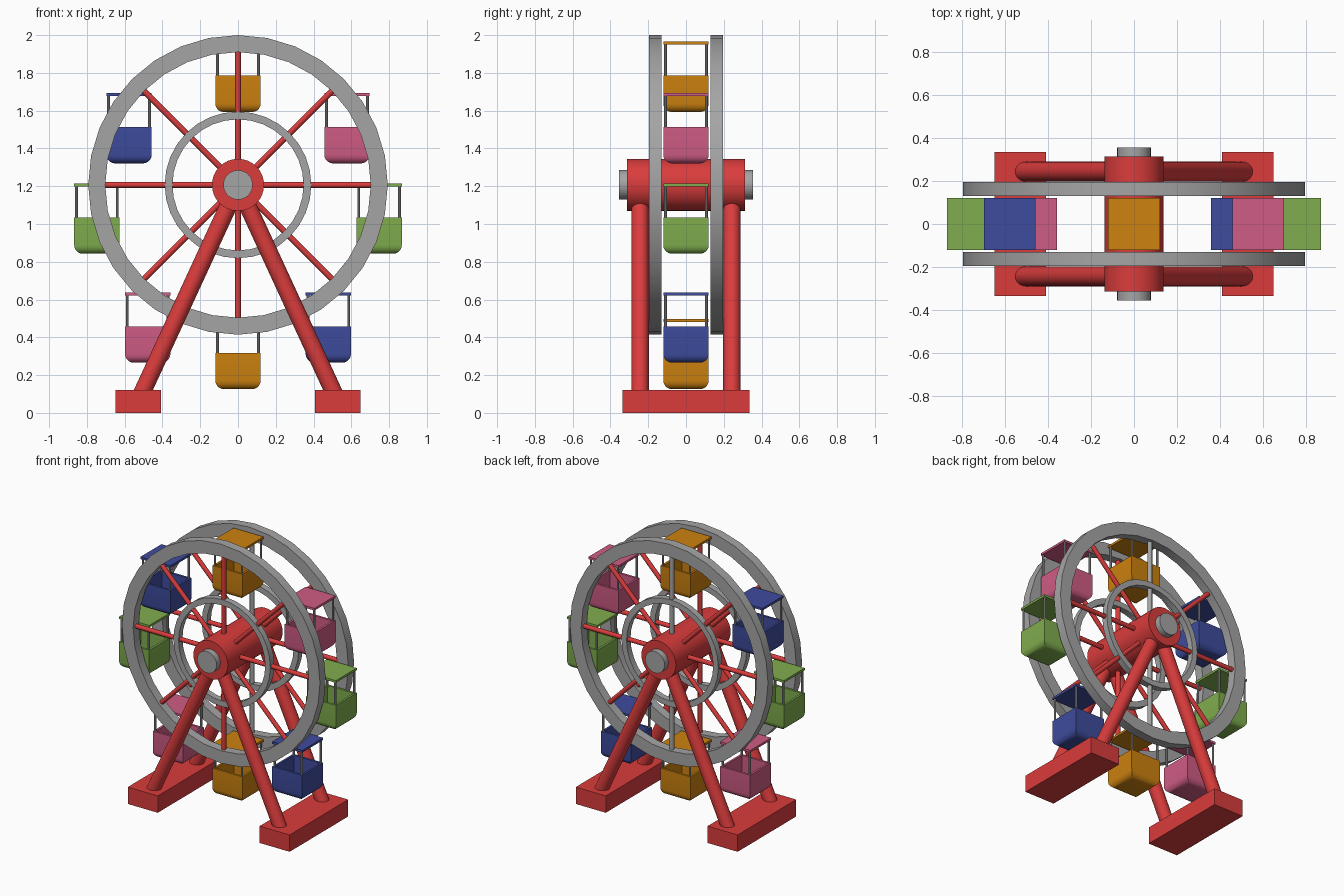
import bpy, bmesh, math
from mathutils import Vector

if "Cube" in bpy.data.objects:
    bpy.data.objects.remove(bpy.data.objects["Cube"])

CZ = 1.207          # wheel centre height
RIM_Y = 0.162       # distance of each wheel from the middle


def material(name, r, g, b):
    lin = lambda c: ((c / 255 + 0.055) / 1.055) ** 2.4
    m = bpy.data.materials.new(name)
    m.diffuse_color = (lin(r), lin(g), lin(b), 1)
    m.use_nodes = True
    m.node_tree.nodes["Principled BSDF"].inputs["Base Color"].default_value = m.diffuse_color
    return m


RED = material("red", 218, 60, 60)
GREY = material("grey", 165, 165, 165)
ORANGE = material("orange", 205, 130, 15)
GREEN = material("green", 128, 174, 78)
BLUE = material("blue", 62, 76, 158)
PINK = material("pink", 208, 92, 133)


def finish(bm, name, mat, smooth=True):
    bmesh.ops.recalc_face_normals(bm, faces=bm.faces)
    me = bpy.data.meshes.new(name)
    bm.to_mesh(me)
    bm.free()
    me.materials.append(mat)
    ob = bpy.data.objects.new(name, me)
    bpy.context.collection.objects.link(ob)
    if smooth:
        bpy.ops.object.select_all(action='DESELECT')
        ob.select_set(True)
        bpy.context.view_layer.objects.active = ob
        bpy.ops.object.shade_smooth_by_angle(angle=math.radians(35))
    return ob


def rod(name, a, b, r, mat, sides=16):
    a, b = Vector(a), Vector(b)
    bm = bmesh.new()
    bmesh.ops.create_cone(bm, cap_ends=True, segments=sides, radius1=r, radius2=r, depth=(b - a).length)
    bm.transform((b - a).to_track_quat('Z', 'Y').to_matrix().to_4x4())
    bmesh.ops.translate(bm, verts=bm.verts, vec=(a + b) / 2)
    return finish(bm, name, mat)


def cube(bm, size, centre):
    vs = bmesh.ops.create_cube(bm, size=1)["verts"]
    bmesh.ops.scale(bm, vec=size, verts=vs)
    bmesh.ops.translate(bm, vec=centre, verts=vs)


def box(name, size, centre, mat):
    bm = bmesh.new()
    cube(bm, size, centre)
    return finish(bm, name, mat, False)


def ring(name, r_out, r_in, y, width, mat, n=32):
    # rectangular section swept round the axle
    bm = bmesh.new()
    section = [(r_out, -width / 2), (r_out, width / 2), (r_in, width / 2), (r_in, -width / 2)]
    loops = []
    for i in range(n):
        t = 2 * math.pi * i / n
        loops.append([bm.verts.new((r * math.cos(t), y + d, CZ + r * math.sin(t))) for r, d in section])
    for i in range(n):
        p, q = loops[i], loops[(i + 1) % n]
        for k in range(4):
            bm.faces.new((p[k], p[(k + 1) % 4], q[(k + 1) % 4], q[k]))
    return finish(bm, name, mat)


def tub(name, x, z, mat):
    # open tub with rounded bottom edges
    bm = bmesh.new()
    top, bottom, half, wall = z - 0.172, z - 0.364, 0.12, 0.022
    cube(bm, (2 * half, 2 * half, top - bottom), (x, 0, (top + bottom) / 2))
    low = [e for e in bm.edges if all(v.co.z < bottom + 0.01 for v in e.verts)]
    bmesh.ops.bevel(bm, geom=low, offset=0.045, segments=5, profile=0.5, affect='EDGES')
    lid = [max(bm.faces, key=lambda f: f.calc_center_median().z)]
    bmesh.ops.inset_region(bm, faces=lid, thickness=wall)
    out = bmesh.ops.extrude_discrete_faces(bm, faces=lid)["faces"]
    for v in out[0].verts:
        v.co.z = bottom + wall
    return finish(bm, name, mat)


# hub and axle
rod("hub", (0, -0.313, CZ), (0, 0.313, CZ), 0.138, RED, 32)
rod("axle", (0, -0.356, CZ), (0, 0.356, CZ), 0.078, GREY, 32)

# feet
for sx, side in ((-1, "left"), (1, "right")):
    box(side + "_foot", (0.24, 0.67, 0.122), (sx * 0.528, 0, 0.061), RED)

for sy, end in ((-1, "front"), (1, "back")):
    y = sy * RIM_Y
    # wheel rings
    ring(end + "_outer_rim", 0.793, 0.703, y, 0.066, GREY)
    ring(end + "_inner_ring", 0.388, 0.347, y, 0.045, GREY)
    # spokes run right across the wheel; the back upright one is grey
    for k in range(4):
        t = k * math.pi / 4
        dx, dz = 0.72 * math.cos(t), 0.72 * math.sin(t)
        mat = GREY if (sy == 1 and k == 2) else RED
        rod(end + "_spoke", (-dx, y, CZ - dz), (dx, y, CZ + dz), 0.016, mat, 12)
    # splayed legs
    for sx in (-1, 1):
        rod(end + "_leg", (0, sy * 0.243, CZ), (sx * 0.52, sy * 0.243, 0.08), 0.046, RED, 24)

# gondolas hanging around the wheel
A, B = 0.577, 0.478
cabins = [(0, 0.75, ORANGE), (0, -0.717, ORANGE), (-0.747, 0, GREEN), (0.747, 0, GREEN),
          (-A, B, BLUE), (B, -A, BLUE), (A, B, PINK), (-B, -A, PINK)]
for x, dz, mat in cabins:
    z = CZ + dz
    tub("gondola_tub", x, z, mat)
    box("gondola_roof", (0.24, 0.24, 0.016), (x, 0, z), mat)
    for px in (-0.108, 0.108):
        for py in (-0.108, 0.108):
            rod("gondola_post", (x + px, py, z - 0.19), (x + px, py, z), 0.008, GREY, 10)
